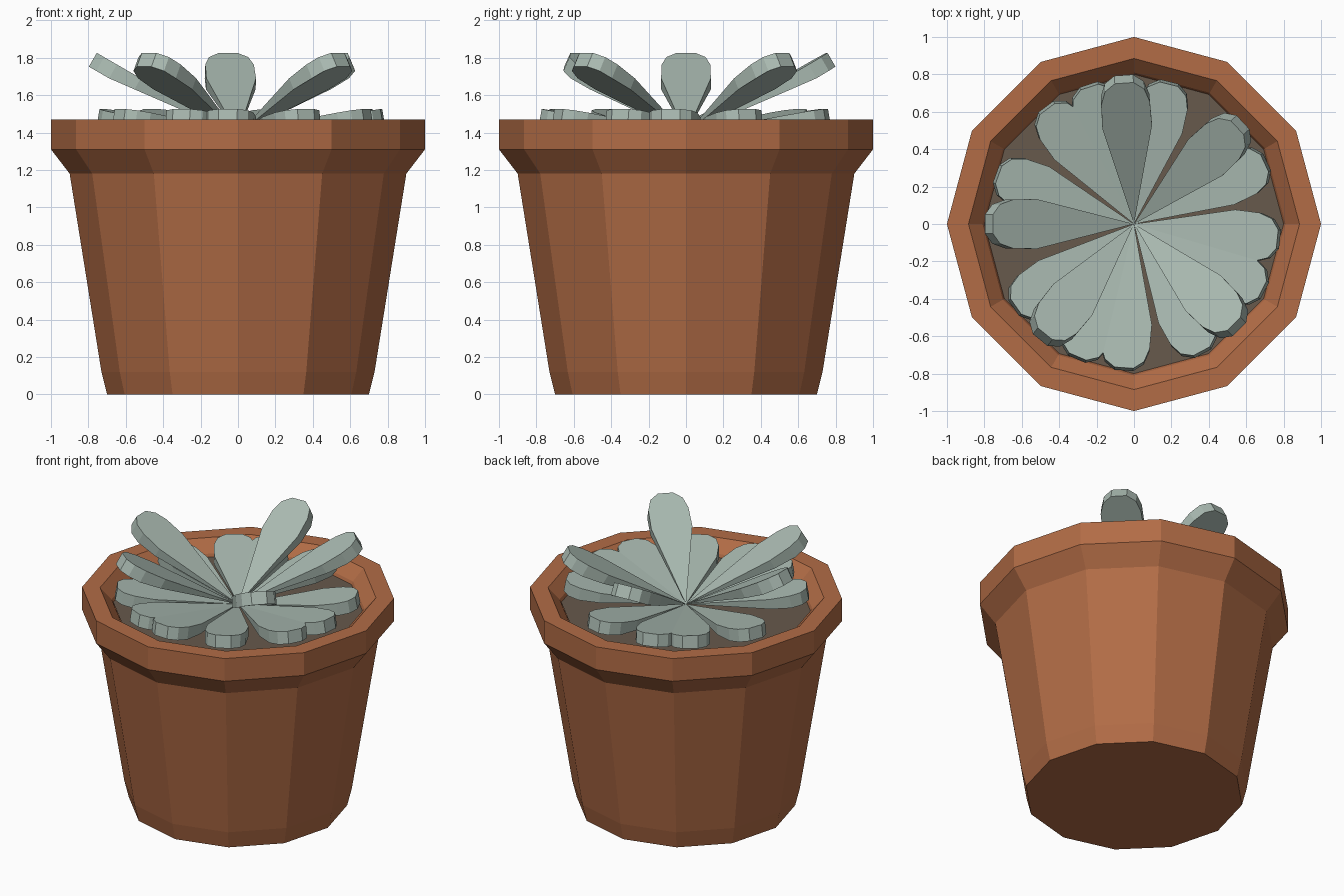
import bpy, bmesh, math
from mathutils import Vector

if "Cube" in bpy.data.objects:
    bpy.data.objects.remove(bpy.data.objects["Cube"])


def material(name, rgb):
    m = bpy.data.materials.new(name)
    m.diffuse_color = (*rgb, 1)
    m.use_nodes = True
    m.node_tree.nodes["Principled BSDF"].inputs["Base Color"].default_value = m.diffuse_color
    return m


def make_object(name, bm, mat):
    bmesh.ops.recalc_face_normals(bm, faces=bm.faces)
    me = bpy.data.meshes.new(name)
    bm.to_mesh(me)
    bm.free()
    me.materials.append(mat)
    ob = bpy.data.objects.new(name, me)
    bpy.context.collection.objects.link(ob)
    return ob


terracotta = material("terracotta", (0.445, 0.15, 0.061))
soil_brown = material("soil_brown", (0.135, 0.10, 0.072))
leaf_green = material("grey_green", (0.40, 0.49, 0.44))

SIDES = 12


def ring(bm, r, z):
    return [bm.verts.new((r * math.cos(2 * math.pi * i / SIDES),
                          r * math.sin(2 * math.pi * i / SIDES), z))
            for i in range(SIDES)]


# Pot: twelve-sided lathe with rim and inner lip
bm = bmesh.new()
profile = [(0.70, 0), (0.73, 0.12), (0.90, 1.18), (1.0, 1.31), (1.0, 1.47),
           (0.885, 1.47), (0.81, 1.39), (0.79, 1.34)]
rings = [ring(bm, r, z) for r, z in profile]
for a, b in zip(rings, rings[1:]):
    for i in range(SIDES):
        j = (i + 1) % SIDES
        bm.faces.new((a[i], a[j], b[j], b[i]))
bm.faces.new(rings[0])
bm.faces.new(rings[-1])
make_object("pot", bm, terracotta)

# Soil disc inside the rim
bm = bmesh.new()
low, top = ring(bm, 0.785, 1.342), ring(bm, 0.80, 1.37)
bm.faces.new(top)
bm.faces.new(low)
for i in range(SIDES):
    j = (i + 1) % SIDES
    bm.faces.new((low[i], low[j], top[j], top[i]))
make_object("soil", bm, soil_brown)

# Leaf half outline: (distance along leaf, half width)
HALF = [(0.28, 0.07), (0.53, 0.133), (0.66, 0.13), (0.73, 0.105), (0.77, 0.05)]
CENTRE_Z = 1.39


def leaf(name, angle, tilt, reach):
    """Wedge leaf: pointed at the plant centre, thickest at the rounded tip."""
    bm = bmesh.new()
    outline = HALF + [(u, -v) for u, v in reversed(HALF)]
    a = math.radians(angle)
    t = math.radians(tilt)
    out = Vector((math.cos(a), math.sin(a), 0))
    side = Vector((-math.sin(a), math.cos(a), 0))
    down = out * math.sin(t) - Vector((0, 0, math.cos(t)))
    base = Vector((0, 0, CENTRE_Z))
    tops, bots = [], []
    for u, v in outline:
        r = u * reach / 0.77
        p = base + out * r + side * v + Vector((0, 0, r * math.tan(t)))
        tops.append(bm.verts.new(p))
        bots.append(bm.verts.new(p + down * 0.085 * min(1, u / 0.66)))
    c = bm.verts.new(base)
    bm.faces.new([c] + tops)
    bm.faces.new([c] + bots)
    for i in range(len(tops) - 1):
        bm.faces.new((tops[i], tops[i + 1], bots[i + 1], bots[i]))
    bm.faces.new((c, tops[0], bots[0]))
    bm.faces.new((c, tops[-1], bots[-1]))
    make_object(name, bm, leaf_green)


# Low outer leaves
for n, ang in enumerate((-113, -94, -62, -27, -6, 25, 76, 108, 127, 160, 215)):
    leaf(f"low_leaf_{n + 1}", ang, 10, 0.77)

# Raised leaves
for n, ang in enumerate((-45, 43, 94, 180, 231)):
    leaf(f"raised_leaf_{n + 1}", ang, 30, 0.755)
